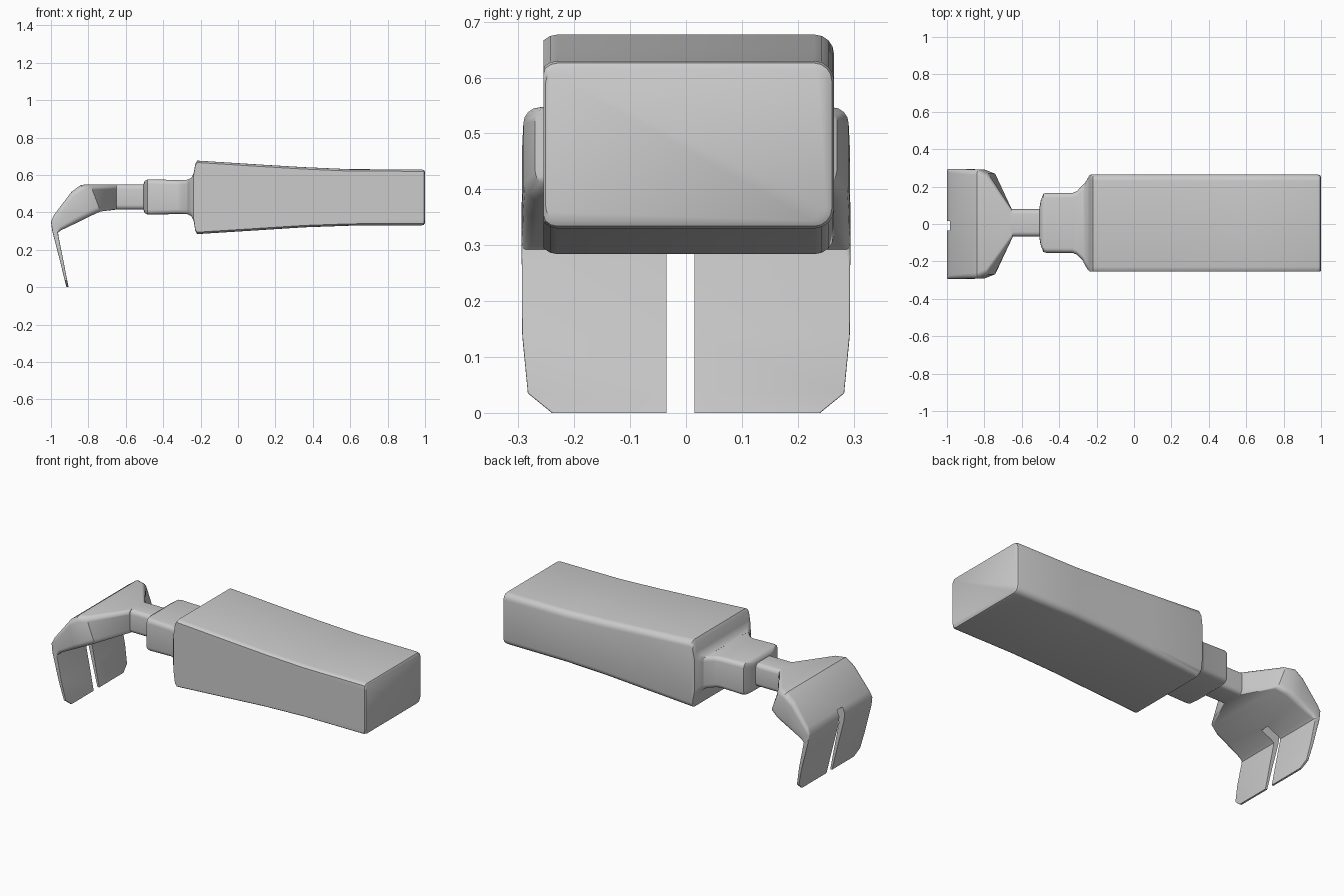
import bpy, bmesh, math
from mathutils import Vector

cube = bpy.data.objects.get("Cube")
if cube:
    bpy.data.objects.remove(cube, do_unlink=True)

grey = bpy.data.materials.new("plain_grey")
grey.use_nodes = True
colour = (0.6, 0.6, 0.6, 1)
grey.diffuse_color = colour
grey.node_tree.nodes["Principled BSDF"].inputs["Base Color"].default_value = colour


def ring(outer, inner, y0, y1, radius, clip=None, steps=4):
    """Rounded rectangle between an outer and an inner (x, z) point, spanning y0 to y1."""
    a, b = Vector((outer[0], 0, outer[1])), Vector((inner[0], 0, inner[1]))
    mid, axis = (a + b) / 2, (a - b).normalized()
    half, wide = (a - b).length / 2, (y1 - y0) / 2
    r = min(radius, half * 0.95, wide * 0.95)
    points = []
    for quarter, (sy, sz) in enumerate([(1, 1), (-1, 1), (-1, -1), (1, -1)]):
        for i in range(steps + 1):
            t = math.pi / 2 * (quarter + i / steps)
            y = (y0 + y1) / 2 + sy * (wide - r) + r * math.cos(t)
            if clip is not None:
                y = max(y, clip)
            points.append(mid + Vector((0, y, 0)) + axis * (sz * (half - r) + r * math.sin(t)))
    return points


def loft(name, rings):
    bm = bmesh.new()
    loops = [[bm.verts.new(p) for p in points] for points in rings]
    n = len(loops[0])
    for a, b in zip(loops, loops[1:]):
        for i in range(n):
            bm.faces.new((a[i], a[(i + 1) % n], b[(i + 1) % n], b[i]))
    bm.faces.new(loops[0])
    bm.faces.new(loops[-1])
    bmesh.ops.remove_doubles(bm, verts=bm.verts[:], dist=0.0002)
    bmesh.ops.recalc_face_normals(bm, faces=bm.faces[:])
    mesh = bpy.data.meshes.new(name)
    bm.to_mesh(mesh)
    bm.free()
    mesh.materials.append(grey)
    obj = bpy.data.objects.new(name, mesh)
    bpy.context.collection.objects.link(obj)
    return obj


def smooth(obj):
    bpy.ops.object.select_all(action="DESELECT")
    obj.select_set(True)
    bpy.context.view_layer.objects.active = obj
    bpy.ops.object.shade_smooth_by_angle(angle=math.radians(32))


# Grip: flared neck end, gently tapering block, one side planed flat
GRIP = [  # x top, x bottom, z top, z bottom, half width, corner radius
    (-0.27, -0.27, 0.575, 0.39, 0.205, 0.03),
    (-0.25, -0.25, 0.585, 0.38, 0.24, 0.03),
    (-0.237, -0.237, 0.61, 0.355, 0.262, 0.03),
    (-0.228, -0.228, 0.66, 0.30, 0.265, 0.03),
    (-0.218, -0.218, 0.677, 0.284, 0.265, 0.035),
    (0.1, 0.1, 0.657, 0.304, 0.265, 0.035),
    (0.35, 0.35, 0.642, 0.32, 0.265, 0.035),
    (0.6, 0.6, 0.631, 0.329, 0.265, 0.035),
    (0.98, 0.98, 0.63, 0.33, 0.265, 0.035),
    (0.994, 0.994, 0.626, 0.334, 0.261, 0.032),
    (1.0, 1.0, 0.616, 0.344, 0.251, 0.025),
]
smooth(loft("grip", [ring((xt, zt), (xb, zb), -w, w, r, -0.255)
                     for xt, xb, zt, zb, w, r in GRIP]))

# Collar and neck share a straight axis
STEM = [  # x, z top, z bottom, half width
    ("collar", [(-0.505, 0.55, 0.415, 0.085), (-0.50, 0.568, 0.397, 0.115),
                (-0.485, 0.576, 0.389, 0.155), (-0.47, 0.577, 0.388, 0.16),
                (-0.33, 0.573, 0.391, 0.16), (-0.305, 0.573, 0.391, 0.17),
                (-0.265, 0.575, 0.39, 0.211)]),
    ("neck", [(-0.66, 0.55, 0.415, 0.073), (-0.49, 0.55, 0.415, 0.073)]),
]
for name, rows in STEM:
    smooth(loft(name, [ring((x, zt), (x, zb), 0.006 - w, 0.006 + w, 0.025)
                       for x, zt, zb, w in rows]))

# Hooked head: flares out from the neck, bends down, thins to a blade
HEAD = [  # outer point, inner point, half width, corner radius
    ((-0.65, 0.55), (-0.65, 0.415), 0.073, 0.025),
    ((-0.79, 0.55), (-0.735, 0.405), 0.27, 0.03),
    ((-0.84, 0.547), (-0.79, 0.38), 0.291, 0.03),
    ((-0.89, 0.51), (-0.85, 0.35), 0.293, 0.03),
    ((-0.985, 0.385), (-0.945, 0.305), 0.294, 0.02),
    ((-1.0, 0.35), (-0.962, 0.292), 0.294, 0.01),
    ((-0.993, 0.30), (-0.96, 0.275), 0.294, 0.004),
    ((-0.951, 0.137), (-0.933, 0.14), 0.293, 0.002),
    ((-0.926, 0.035), (-0.913, 0.035), 0.283, 0.002),
    ((-0.917, 0.0), (-0.906, 0.0), 0.24, 0.002),
]
head = loft("hooked_head", [ring(o, i, -w, w, r) for o, i, w, r in HEAD])

# Slot that splits the blade into two prongs
bpy.ops.mesh.primitive_cube_add(size=1, location=(-0.99, -0.01, 0.14))
cutter = bpy.context.object
cutter.name = "slot_cutter"
cutter.scale = (0.22, 0.05, 0.49)
cutter.hide_render = True
cut = head.modifiers.new("slot", "BOOLEAN")
cut.operation = "DIFFERENCE"
cut.solver = "EXACT"
cut.object = cutter
bpy.context.view_layer.objects.active = head
bpy.ops.object.modifier_apply(modifier=cut.name)
bpy.data.objects.remove(cutter, do_unlink=True)
smooth(head)
